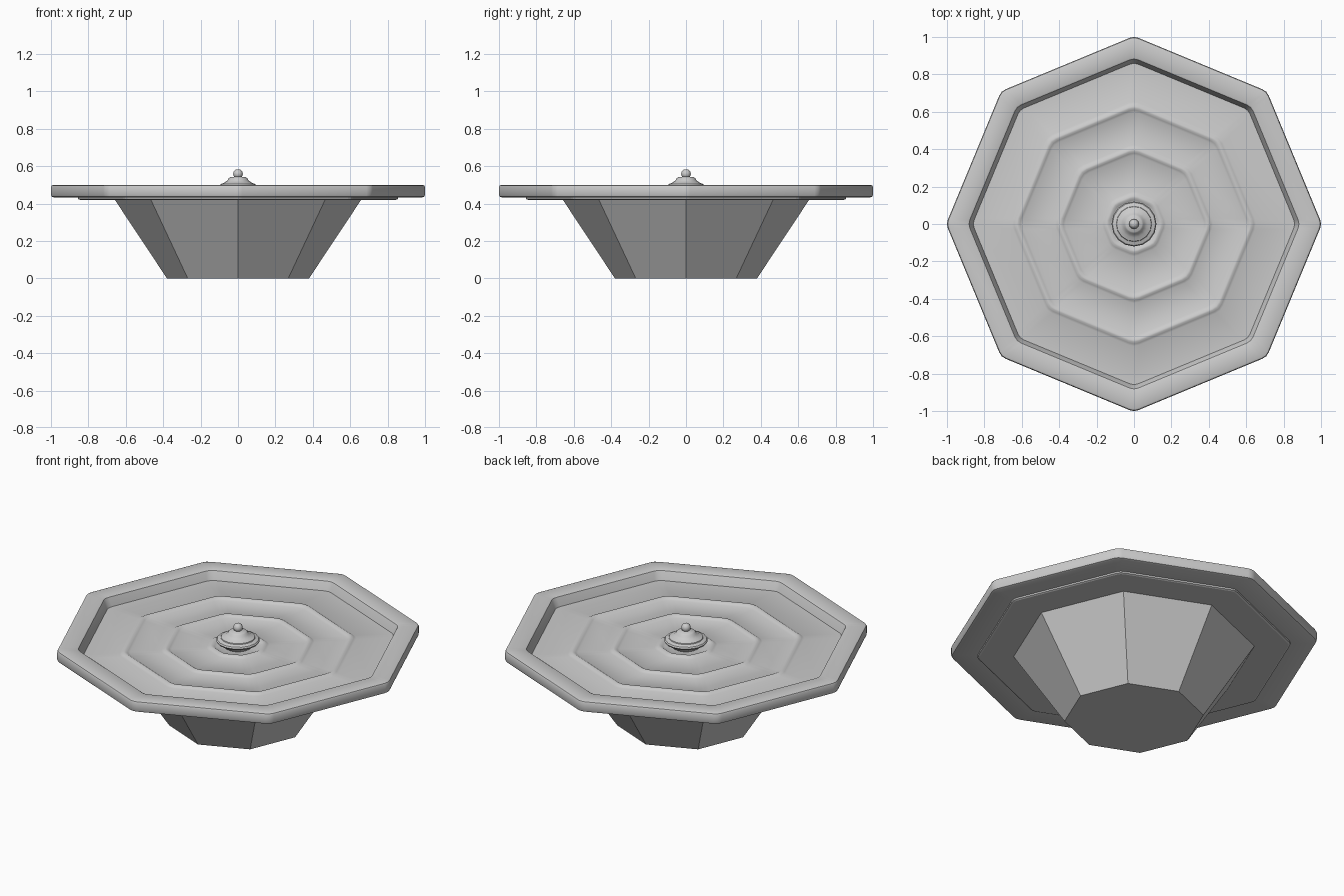
import bpy, bmesh
from math import sin, cos, pi, radians

if "Cube" in bpy.data.objects:
    bpy.data.objects.remove(bpy.data.objects["Cube"])


def octagon(r, c):
    """Octagon outline with corners softened by c (c=0 keeps them sharp)."""
    pts = []
    for i in range(8):
        a = i * pi / 4
        if c == 0:
            pts.append((r * cos(a), r * sin(a)))
            continue
        inner = r + 0.19 * c
        for s in (-1, 0, 1):
            if s == 0:
                pts.append((r * cos(a), r * sin(a)))
            else:
                d = a + s * radians(112.5)  # direction along the side
                pts.append((inner * cos(a) + c * cos(d), inner * sin(a) + c * sin(d)))
    return pts


def circle(r, n):
    return [(r * cos(2 * pi * i / n), r * sin(2 * pi * i / n)) for i in range(n)]


def loft(name, profile, outline, closed=False, smooth=None):
    """Stack outlines along an (r, z) profile; cap the ends unless closed."""
    bm = bmesh.new()
    rings = [[bm.verts.new((x, y, z)) for x, y in outline(r)] for r, z in profile]
    pairs = list(zip(rings, rings[1:]))
    if closed:
        pairs.append((rings[-1], rings[0]))
    for a, b in pairs:
        n = len(a)
        for i in range(n):
            j = (i + 1) % n
            bm.faces.new((a[i], a[j], b[j], b[i]))
    if not closed:
        bm.faces.new(rings[0])
        bm.faces.new(rings[-1])
    bmesh.ops.recalc_face_normals(bm, faces=bm.faces)
    mesh = bpy.data.meshes.new(name)
    bm.to_mesh(mesh)
    bm.free()
    obj = bpy.data.objects.new(name, mesh)
    bpy.context.collection.objects.link(obj)
    if smooth:
        bpy.ops.object.select_all(action='DESELECT')
        obj.select_set(True)
        bpy.context.view_layer.objects.active = obj
        bpy.ops.object.shade_smooth_by_angle(angle=radians(smooth))
    return obj


# Tapered pedestal
loft("pedestal", [(0.38, 0), (0.66, 0.422)], lambda r: octagon(r, 0))

# Thin plate under the basin
loft("basin_floor", [(0.845, 0.42), (0.855, 0.424), (0.855, 0.44)],
     lambda r: octagon(r, 0.02))

# Raised rim with bevelled edges
loft("basin_rim",
     [(0.985, 0.433), (0.996, 0.437), (1.0, 0.446), (1.0, 0.488), (0.996, 0.496),
      (0.985, 0.5), (0.89, 0.5), (0.882, 0.496), (0.86, 0.45), (0.855, 0.433)],
     lambda r: octagon(r, 0.025), closed=True, smooth=35)

# Water sheet with three raised ripples
water = [(0.865, 0.438), (0.865, 0.446)]
for r in (0.625, 0.395, 0.145):
    water += [(r + d, 0.446 + h) for d, h in
              ((0.028, 0), (0.016, 0.006), (0.005, 0.012), (-0.005, 0.012),
               (-0.016, 0.006), (-0.028, 0))]
loft("water", water + [(0.05, 0.446)], lambda r: octagon(r, min(0.03, r * 0.15)), smooth=40)

# Turned spout cap with a ball on top
loft("spout",
     [(0.07, 0.44), (0.085, 0.46), (0.115, 0.475), (0.12, 0.484), (0.115, 0.492),
      (0.095, 0.499), (0.093, 0.504), (0.072, 0.512), (0.056, 0.524), (0.05, 0.535),
      (0.042, 0.54), (0.022, 0.543), (0.016, 0.546)],
     lambda r: circle(r, 16), smooth=35)
loft("spout_ball",
     [(0.026 * sin(pi * t / 8), 0.558 - 0.026 * cos(pi * t / 8)) for t in range(1, 8)],
     lambda r: circle(r, 12), smooth=60)
